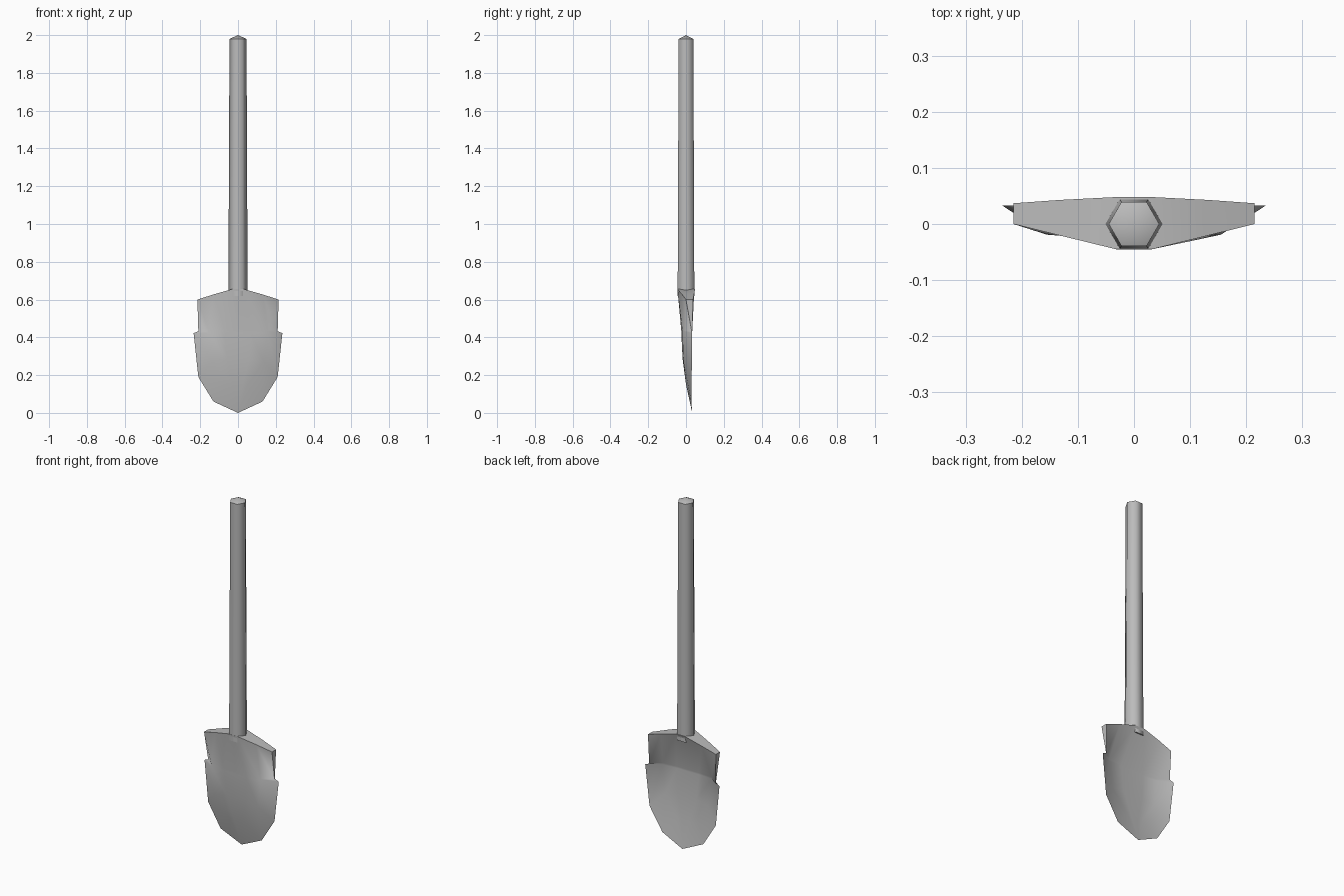
import bpy, bmesh, math

if "Cube" in bpy.data.objects:
    bpy.data.objects.remove(bpy.data.objects["Cube"])

grey = bpy.data.materials.new("plain_grey")
grey.diffuse_color = (0.5, 0.5, 0.5, 1)
grey.use_nodes = True
grey.node_tree.nodes["Principled BSDF"].inputs["Base Color"].default_value = grey.diffuse_color


def finish(bm, name):
    bmesh.ops.remove_doubles(bm, verts=bm.verts, dist=0.0005)
    bmesh.ops.recalc_face_normals(bm, faces=bm.faces)
    me = bpy.data.meshes.new(name)
    bm.to_mesh(me)
    bm.free()
    me.materials.append(grey)
    ob = bpy.data.objects.new(name, me)
    bpy.context.collection.objects.link(ob)
    bpy.ops.object.select_all(action='DESELECT')
    ob.select_set(True)
    bpy.context.view_layer.objects.active = ob
    bpy.ops.object.shade_smooth_by_angle(angle=math.radians(62))
    return ob


# Handle: tapered six-sided shaft with a low pointed cap
bm = bmesh.new()
rings = []
for z, r in ((0.62, 0.051), (1.98, 0.045)):
    rings.append([bm.verts.new((r * math.cos(math.tau * i / 6),
                                r * math.sin(math.tau * i / 6), z)) for i in range(6)])
apex = bm.verts.new((0, 0, 2))
bm.faces.new(rings[0])
for i in range(6):
    j = (i + 1) % 6
    bm.faces.new((rings[0][i], rings[0][j], rings[1][j], rings[1][i]))
    bm.faces.new((rings[1][i], rings[1][j], apex))
finish(bm, "handle")

# Blade: half rows of (x, z, front y, back y), centre to rim, mirrored and lofted
rows = [
    [(0, .655, -.045, .048), (.032, .655, -.045, .048), (.13, .627, -.021, .043), (.215, .6, 0, .037)],
    [(0, .435, -.025, -.017), (.07, .435, -.025, -.017), (.155, .435, -.019, -.011), (.21, .432, .03, .033)],
    [(0, .425, -.025, -.017), (.07, .425, -.025, -.017), (.155, .425, -.019, -.011), (.235, .422, .033, .033)],
    [(0, .29, -.018, -.010), (.06, .285, -.018, -.010), (.135, .27, -.013, -.006), (.21, .19, .03, .03)],
    [(0, .15, 0, .006), (.025, .15, 0, .006), (.05, .15, 0, .006), (.13, .06, .028, .028)],
    [(0, 0, .033, .033)] * 4,
]
bm = bmesh.new()


def grid(side):
    out = []
    for row in rows:
        full = [(-p[0],) + p[1:] for p in row[:0:-1]] + row
        out.append([bm.verts.new((p[0], p[2 + side], p[1])) for p in full])
    return out


front, back = grid(0), grid(1)
last = len(rows) - 1
for g in (front, back):
    for a, b in zip(g, g[1:]):
        for i in range(6):
            bm.faces.new((a[i], a[i + 1], b[i + 1], b[i]))
# Sloping shoulders along the top
for i in range(6):
    bm.faces.new((front[0][i], front[0][i + 1], back[0][i + 1], back[0][i]))
# Side walls
for r in range(last):
    for c in (0, 6):
        bm.faces.new((front[r][c], front[r + 1][c], back[r + 1][c], back[r][c]))
finish(bm, "blade")
